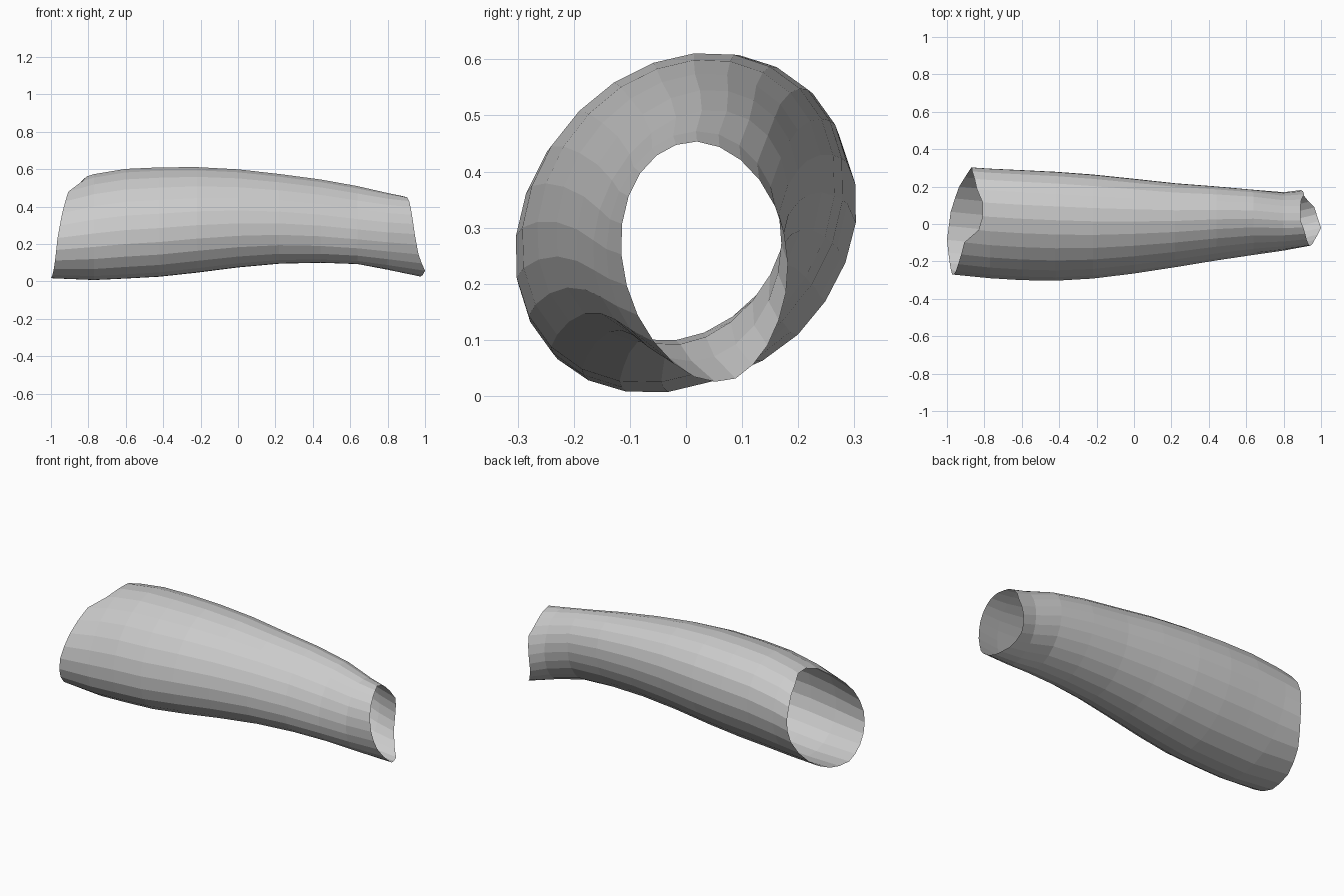
import bpy, bmesh, math

SIDES = 24

# Cross-sections along the tube: x, y min, y max, z bottom, z top, skew
SECTIONS = [
    (-1.00, -0.270, 0.325, 0.015, 0.500, 0.25),
    (-0.90, -0.278, 0.307, 0.008, 0.535, 0.25),
    (-0.77, -0.292, 0.298, 0.005, 0.575, 0.24),
    (-0.60, -0.302, 0.290, 0.013, 0.603, 0.23),
    (-0.42, -0.305, 0.281, 0.023, 0.611, 0.22),
    (-0.22, -0.293, 0.266, 0.045, 0.612, 0.20),
    (0.00, -0.266, 0.243, 0.073, 0.600, 0.20),
    (0.22, -0.232, 0.219, 0.093, 0.575, 0.20),
    (0.44, -0.196, 0.202, 0.098, 0.546, 0.22),
    (0.64, -0.166, 0.184, 0.091, 0.510, 0.22),
    (0.80, -0.142, 0.170, 0.062, 0.472, 0.05),
    (0.88, -0.128, 0.180, 0.045, 0.455, -0.10),
    (1.00, -0.105, 0.195, 0.020, 0.440, -0.15),
]

# Uneven rims: angle in degrees (0 = back, 90 = top), x of the edge
WIDE_RIM = [(0, -0.87), (30, -0.865), (60, -0.84), (80, -0.80), (103, -0.82),
            (118, -0.905), (150, -0.94), (180, -0.965), (225, -0.985),
            (255, -1.0), (285, -0.98), (315, -0.935), (340, -0.885), (360, -0.87)]
NARROW_RIM = [(0, 0.895), (30, 0.91), (50, 0.89), (90, 0.89), (110, 0.91),
              (150, 0.93), (180, 0.945), (210, 0.965), (240, 1.0), (265, 0.98),
              (285, 0.965), (305, 0.925), (335, 0.89), (360, 0.895)]


def lookup(rows, x):
    """Linear interpolation in a table sorted by its first column."""
    for a, b in zip(rows, rows[1:]):
        if x <= b[0]:
            f = (x - a[0]) / (b[0] - a[0])
            return [p + (q - p) * f for p, q in zip(a[1:], b[1:])]
    return list(rows[-1][1:])


def tube_point(x, t):
    y0, y1, z0, z1, skew = lookup(SECTIONS, x)
    return (x, (y0 + y1) / 2 + (y1 - y0) / 2 * math.cos(t - skew / 2),
            (z0 + z1) / 2 + (z1 - z0) / 2 * math.sin(t + skew / 2))


# Open sleeve: rings joined by quads, ragged at both ends
bm = bmesh.new()
inner_x = [s[0] for s in SECTIONS[2:11]]
rings = []
for i in range(len(inner_x) + 2):
    ring = []
    for k in range(SIDES):
        deg = 360 * k / SIDES
        if i == 0:
            x = lookup(WIDE_RIM, deg)[0]
        elif i == len(inner_x) + 1:
            x = lookup(NARROW_RIM, deg)[0]
        else:
            x = inner_x[i - 1]
        ring.append(bm.verts.new(tube_point(x, math.radians(deg))))
    rings.append(ring)

for a, b in zip(rings, rings[1:]):
    for k in range(SIDES):
        n = (k + 1) % SIDES
        bm.faces.new((a[k], a[n], b[n], b[k]))
bmesh.ops.recalc_face_normals(bm, faces=bm.faces)

mesh = bpy.data.meshes.new("forearm_sleeve")
bm.to_mesh(mesh)
bm.free()
sleeve = bpy.data.objects.new("forearm_sleeve", mesh)
bpy.context.collection.objects.link(sleeve)
